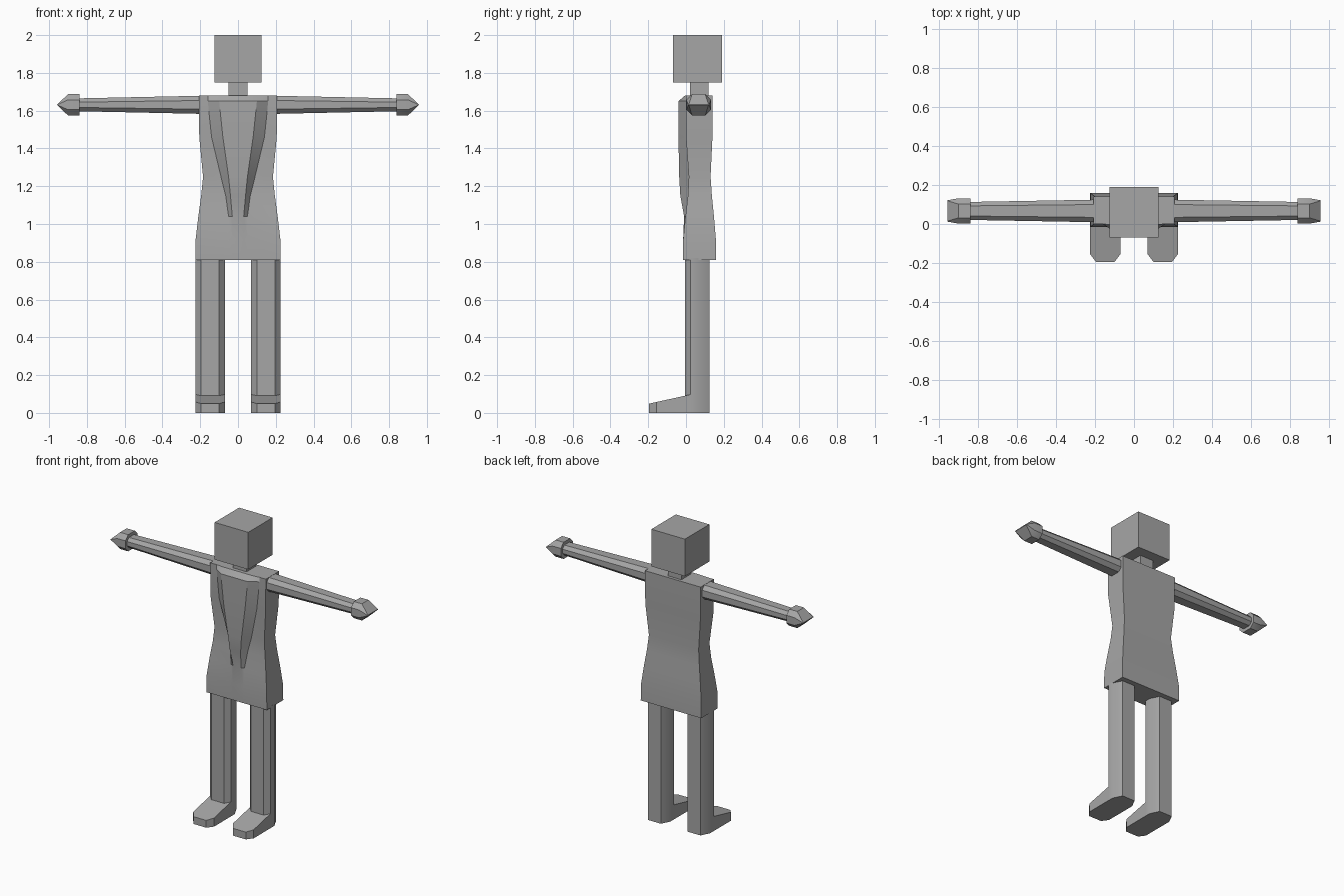
import bpy
import bmesh
import math

cube = bpy.data.objects.get("Cube")
if cube:
    bpy.data.objects.remove(cube, do_unlink=True)

grey = bpy.data.materials.new("plain grey")
grey.use_nodes = True
colour = (0.38, 0.38, 0.38, 1)
grey.diffuse_color = colour
grey.node_tree.nodes["Principled BSDF"].inputs["Base Color"].default_value = colour


def loft(name, rings, mirror=False, smooth=True):
    """Skin a stack of equal-length rings and cap both ends."""
    bm = bmesh.new()
    loops = [[bm.verts.new(p) for p in ring] for ring in rings]
    n = len(loops[0])
    for a, b in zip(loops, loops[1:]):
        for i in range(n):
            j = (i + 1) % n
            bm.faces.new((a[i], a[j], b[j], b[i]))
    bm.faces.new(loops[0])
    bm.faces.new(loops[-1])
    bmesh.ops.recalc_face_normals(bm, faces=bm.faces)
    mesh = bpy.data.meshes.new(name)
    bm.to_mesh(mesh)
    bm.free()
    mesh.materials.append(grey)
    ob = bpy.data.objects.new(name, mesh)
    bpy.context.collection.objects.link(ob)
    if smooth:
        bpy.ops.object.select_all(action="DESELECT")
        ob.select_set(True)
        bpy.context.view_layer.objects.active = ob
        bpy.ops.object.shade_smooth_by_angle(angle=math.radians(32))
    if mirror:
        ob.modifiers.new("Mirror", "MIRROR").use_mirror_merge = False
    return ob


def chamfered(u0, u1, v0, v1, cu, c0, c1):
    """Rectangle with cut corners, deeper or shallower at each v end."""
    return [(u0 + cu, v0), (u1 - cu, v0), (u1, v0 + c0), (u1, v1 - c1),
            (u1 - cu, v1), (u0 + cu, v1), (u0, v1 - c1), (u0, v0 + c0)]


def box(name, x, y0, y1, z0, z1):
    base = [(-x, y0), (x, y0), (x, y1), (-x, y1)]
    return loft(name, [[(*p, z) for p in base] for z in (z0, z1)], smooth=False)


# Head and neck
box("head", 0.125, -0.07, 0.19, 1.75, 2.0)
box("neck", 0.05, 0.02, 0.12, 1.67, 1.755)

# Torso: height, half width, front, back, chest outer, chest inner, chest front
levels = [
    (0.81, 0.225, -0.015, 0.16, 0.05, 0.03, -0.015),
    (0.92, 0.224, -0.015, 0.158, 0.05, 0.03, -0.015),
    (1.04, 0.21, -0.003, 0.148, 0.05, 0.03, -0.01),
    (1.15, 0.195, 0.01, 0.137, 0.065, 0.04, -0.03),
    (1.25, 0.185, 0.015, 0.13, 0.09, 0.05, -0.036),
    (1.46, 0.205, 0.0, 0.14, 0.14, 0.08, -0.04),
    (1.65, 0.207, 0.0, 0.14, 0.16, 0.1, -0.04),
    (1.68, 0.207, 0.0, 0.14, 0.16, 0.1, -0.005),
]
torso = []
for z, w, front, back, outer, inner, chest in levels:
    half = [(w, back), (w, front), (outer, front), (inner, chest)]
    ring = half + [(-x, y) for x, y in reversed(half)]
    torso.append([(x, y, z) for x, y in ring])
loft("torso", torso)


# Arms and wedge-shaped hands, lofted outward along x
def limb_ring(x, hy, hz, cut):
    return [(x, 0.067 + y, 1.631 + z)
            for y, z in chamfered(-hy, hy, -hz, hz, cut, min(cut, hz * 0.6), min(cut, hz * 0.6))]


loft("arms", [limb_ring(0.19, 0.058, 0.048, 0.025),
              limb_ring(0.85, 0.046, 0.034, 0.02)], mirror=True)
loft("hands", [limb_ring(0.84, 0.065, 0.056, 0.03),
               limb_ring(0.9, 0.065, 0.056, 0.03),
               limb_ring(0.957, 0.055, 0.002, 0.003)], mirror=True)

# Legs
leg = chamfered(0.07, 0.225, -0.005, 0.125, 0.03, 0.03, 0.06)
loft("legs", [[(x, y, z) for x, y in leg] for z in (0, 0.82)], mirror=True)

# Feet: blunt outline with a top that slopes down to the toe
sole = [(0.07, 0.03), (0.07, -0.155), (0.1, -0.195),
        (0.195, -0.195), (0.225, -0.155), (0.225, 0.03)]
loft("feet", [[(x, y, 0) for x, y in sole],
              [(x, y, 0.092 + 0.22 * y) for x, y in sole]], mirror=True)
